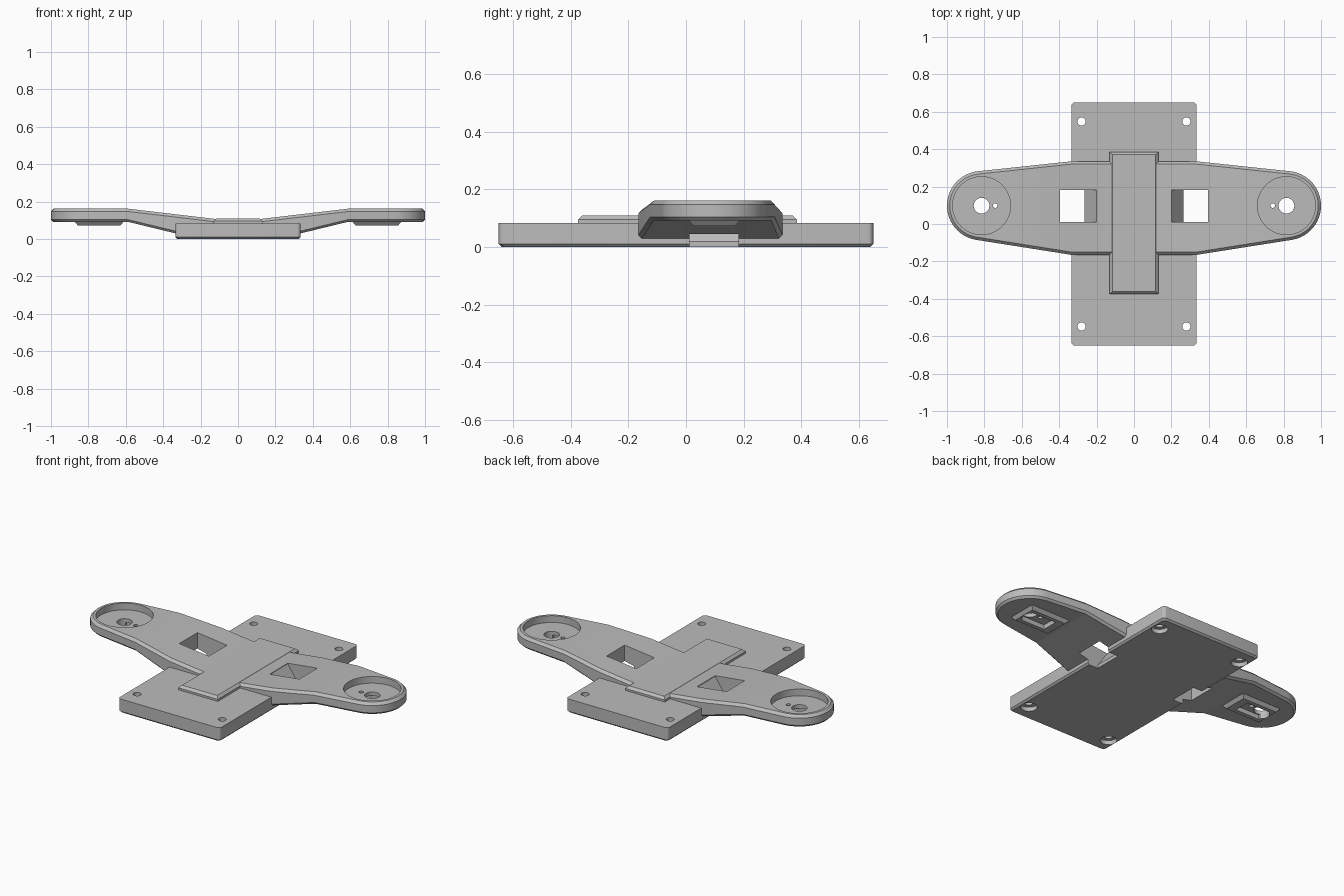
import bpy, bmesh, math
from mathutils import Vector

if "Cube" in bpy.data.objects:
    bpy.data.objects.remove(bpy.data.objects["Cube"])

grey = bpy.data.materials.new("matte grey")
grey.use_nodes = True
grey.diffuse_color = (0.5, 0.5, 0.5, 1)
grey.node_tree.nodes["Principled BSDF"].inputs["Base Color"].default_value = (0.5, 0.5, 0.5, 1)

YC = 0.098           # centre line of the pads at the arm ends
cutters = []


def finish(bm, name):
    bmesh.ops.recalc_face_normals(bm, faces=bm.faces)
    mesh = bpy.data.meshes.new(name)
    bm.to_mesh(mesh)
    bm.free()
    mesh.materials.append(grey)
    ob = bpy.data.objects.new(name, mesh)
    bpy.context.collection.objects.link(ob)
    return ob


def stack(name, layers):
    """Join equal-length rings of points into a closed solid."""
    bm = bmesh.new()
    rings = [[bm.verts.new(p) for p in ring] for ring in layers]
    n = len(rings[0])
    for a, b in zip(rings, rings[1:]):
        for i in range(n):
            j = (i + 1) % n
            bm.faces.new((a[i], a[j], b[j], b[i]))
    bm.faces.new(rings[0])
    bm.faces.new(rings[-1])
    return finish(bm, name)


def rect(x0, x1, y0, y1, z, inset=0.0, r=0.0):
    """Rectangle ring, with rounded corners when r is given."""
    x0, x1, y0, y1 = x0 + inset, x1 - inset, y0 + inset, y1 - inset
    if not r:
        return [(x0, y0, z), (x1, y0, z), (x1, y1, z), (x0, y1, z)]
    corners = [(x1 - r, y1 - r), (x0 + r, y1 - r), (x0 + r, y0 + r), (x1 - r, y0 + r)]
    return [(cx + r * math.cos(a), cy + r * math.sin(a), z)
            for q, (cx, cy) in enumerate(corners)
            for a in [math.pi / 2 * (q + k / 5) for k in range(6)]]


def circle(x, y, z, r, n=48):
    return [(x + r * math.cos(math.tau * k / n), y + r * math.sin(math.tau * k / n), z)
            for k in range(n)]


def cutter(layers):
    ob = stack("cutter", layers)
    ob.hide_render = True
    cutters.append(ob)
    return ob


def drill(x, y, r, z0, z1, r1=None):
    return cutter([circle(x, y, z0, r), circle(x, y, z1, r1 or r)])


def cut(ob, tools):
    bpy.context.view_layer.objects.active = ob
    for tool in tools:
        mod = ob.modifiers.new("cut", 'BOOLEAN')
        mod.operation = 'DIFFERENCE'
        mod.solver = 'EXACT'
        mod.object = tool
        bpy.ops.object.modifier_apply(modifier=mod.name)


# Wing body: rounded-end outline, bent in height along x
END_X, END_R = 0.815, 0.185


def ramp(x, x0, z0, x1, z1):
    t = min(max((abs(x) - x0) / (x1 - x0), 0), 1)
    return z0 + t * (z1 - z0)


def top(x):
    return ramp(x, 0.13, 0.108, 0.59, 0.162)


def bottom(x):
    return ramp(x, 0.335, 0.03, 0.59, 0.092)


def half_side(sign, inset):
    """Outline points of one long side from -x to +x."""
    edge = YC + sign * END_R
    wide = 0.335 if sign > 0 else -0.165
    lean = math.atan2(abs(wide - edge), END_X - 0.335)
    pts = []
    for k in range(17):
        a = k / 16 * (math.pi / 2 - lean) + 0.0
        a = max(a, 0.03)
        pts.append((END_X + (END_R - inset) * math.cos(a),
                    YC + sign * (END_R - inset) * math.sin(a)))
    x0, y0 = pts[-1]
    wy = wide - sign * inset
    for x in (0.59, 0.335):
        pts.append((x, y0 + (wy - y0) * (x0 - x) / (x0 - 0.335)))
    pts.append((0.13, wy))
    return [(-x, y) for x, y in pts] + pts[::-1]


def wing():
    bm = bmesh.new()
    levels = [(0.012, bottom, 0), (0, bottom, 0.012), (0, top, -0.015), (0.015, top, 0)]
    rings = []
    for inset, height, dz in levels:
        sides = [half_side(s, inset) for s in (-1, 1)]
        rings.append([[bm.verts.new((x, y, height(x) + dz)) for x, y in side]
                      for side in sides])
    n = len(rings[0][0])
    for lo, hi in zip(rings, rings[1:]):
        loops = [r[0] + r[1][::-1] for r in (lo, hi)]
        for i in range(2 * n):
            j = (i + 1) % (2 * n)
            bm.faces.new((loops[0][i], loops[0][j], loops[1][j], loops[1][i]))
    for front, back in (rings[0], rings[-1]):
        for i in range(n - 1):
            bm.faces.new((front[i], front[i + 1], back[i + 1], back[i]))
    return finish(bm, "wing_body")


body = wing()

# Base plate with a chamfered underside
px, py = 0.335, 0.65
plate = stack("base_plate", [rect(-px, px, -py, py, 0, 0.01, 0.02),
                             rect(-px, px, -py, py, 0.01, 0, 0.02),
                             rect(-px, px, -py, py, 0.083, 0, 0.02)])

# Raised centre strip with chamfered top
strip = stack("centre_strip", [rect(-0.13, 0.13, -0.375, 0.385, 0.06),
                               rect(-0.13, 0.13, -0.375, 0.385, 0.095),
                               rect(-0.13, 0.13, -0.375, 0.385, 0.109, 0.014)])

# Screw holes, countersunk from below
cut(plate, [t for x in (-0.28, 0.28) for y in (-0.548, 0.548)
            for t in (drill(x, y, 0.022, -0.1, 0.2), drill(x, y, 0.045, -0.02, 0.025))])

for s, side in ((1, "left"), (-1, "right")):
    # Square window with a sloped inner wall
    profile = [(0.395, -0.05), (0.395, 0.3), (0.2, 0.3), (0.2, 0.113),
               (0.265, 0.02), (0.265, -0.05)]
    window = cutter([[(s * x, y, z) for x, z in profile] for y in (0.012, 0.182)])
    cut(plate, [window])

    # Round dish on top of the arm end, with shaft and pin holes
    cx = s * END_X
    shaft = drill(cx, YC, 0.042, -0.1, 0.4)
    pin = drill(s * 0.742, YC, 0.012, -0.1, 0.4)
    dish = drill(cx, YC, 0.155, 0.122, 0.3)
    x0, x1 = sorted((s * 0.675, s * 0.835))
    pocket = cutter([rect(x0, x1, 0.05, 0.146, z) for z in (0.0, 0.1)])
    cut(body, [window, dish, pocket, shaft, pin])

    # Tapered boss under the arm end
    x0, x1 = sorted((s * 0.61, s * 0.875))
    boss = stack(side + "_under_boss", [rect(x0, x1, 0.008, 0.188, 0.073, 0.018),
                                        rect(x0, x1, 0.008, 0.188, 0.094)])
    cut(boss, [pocket, shaft, pin])

for ob in cutters:
    bpy.data.objects.remove(ob)

# Smooth the curved walls, keep edges crisp
bpy.ops.object.select_all(action='DESELECT')
for ob in (body, plate):
    ob.select_set(True)
bpy.context.view_layer.objects.active = body
bpy.ops.object.shade_smooth_by_angle(angle=math.radians(12))
